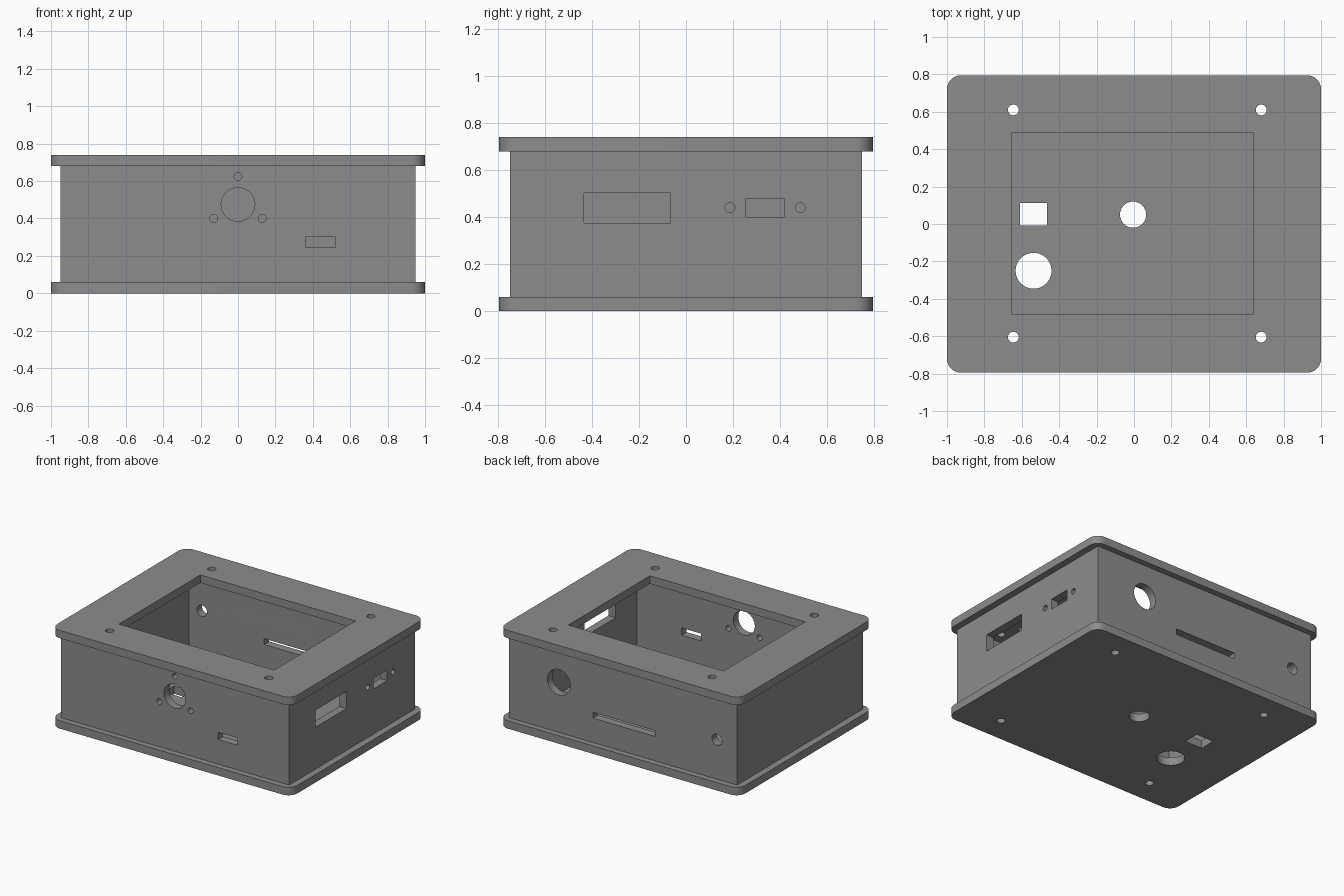
import bpy, bmesh
from math import sin, cos, pi
from mathutils import Matrix

if "Cube" in bpy.data.objects:
    bpy.data.objects.remove(bpy.data.objects["Cube"])

T = 0.06                      # sheet thickness
H = 0.74                      # overall height
TAB = 0.24                    # tab length
LONG_TABS = (-0.592, 0, 0.592)
SHORT_TABS = (-0.345, 0.345)


def material(name, value):
    m = bpy.data.materials.new(name)
    m.diffuse_color = (value, value, value, 1)
    m.use_nodes = True
    m.node_tree.nodes["Principled BSDF"].inputs["Base Color"].default_value = m.diffuse_color
    return m


DARK = material("dark_face", 0.265)
LIGHT = material("light_core", 0.8)


def rect(u0, u1, v0, v1):
    return [(u0, v0), (u1, v0), (u1, v1), (u0, v1)]


def circle(u, v, r, n=40):
    return [(u + r * cos(2 * pi * i / n), v + r * sin(2 * pi * i / n)) for i in range(n)]


def rounded(a, b, r, n=10):
    pts = []
    for q, (sx, sy) in enumerate(((1, 1), (-1, 1), (-1, -1), (1, -1))):
        for i in range(n + 1):
            t = (q + i / n) * pi / 2
            pts.append((sx * (a - r) + r * cos(t), sy * (b - r) + r * sin(t)))
    return pts


def tabbed(half, tabs):
    """Wall outline with tabs along its top and bottom edges."""
    top = []
    for c in tabs:
        a, b = c - TAB / 2, c + TAB / 2
        top += [(a, H - T), (a, H), (b, H), (b, H - T)]
    top = [(-half, H - T)] + top + [(half, H - T)]
    return top + [(u, H - v) for u, v in reversed(top)]


def panel(name, loops, matrix, is_dark):
    """Flat sheet cut from an outline and holes, outer side is local +z."""
    cu = bpy.data.curves.new(name, 'CURVE')
    cu.dimensions = '2D'
    cu.fill_mode = 'BOTH'
    cu.extrude = T / 2
    for pts in loops:
        sp = cu.splines.new('POLY')
        sp.points.add(len(pts) - 1)
        for p, (u, v) in zip(sp.points, pts):
            p.co = (u, v, 0, 1)
        sp.use_cyclic_u = True
    tmp = bpy.data.objects.new(name, cu)
    bpy.context.collection.objects.link(tmp)
    bpy.context.view_layer.update()
    me = bpy.data.meshes.new_from_object(tmp.evaluated_get(bpy.context.evaluated_depsgraph_get()))
    bpy.data.objects.remove(tmp)
    bm = bmesh.new()
    bm.from_mesh(me)
    bmesh.ops.remove_doubles(bm, verts=bm.verts, dist=1e-5)
    bmesh.ops.recalc_face_normals(bm, faces=bm.faces)
    for f in bm.faces:
        f.material_index = 0 if is_dark(f) else 1
    bm.to_mesh(me)
    bm.free()
    me.materials.clear()
    me.materials.append(DARK)
    me.materials.append(LIGHT)
    me.transform(matrix)
    ob = bpy.data.objects.new(name, me)
    bpy.context.collection.objects.link(ob)
    bpy.ops.object.select_all(action='DESELECT')
    ob.select_set(True)
    bpy.context.view_layer.objects.active = ob
    bpy.ops.object.shade_smooth_by_angle()
    return ob


# Top and bottom plates with tab slots and corner screw holes
slots = [rect(c - TAB / 2, c + TAB / 2, min(s * 0.69, s * 0.75), max(s * 0.69, s * 0.75))
         for c in LONG_TABS for s in (-1, 1)]
slots += [rect(min(s * 0.89, s * 0.95), max(s * 0.89, s * 0.95), c - TAB / 2, c + TAB / 2)
          for c in SHORT_TABS for s in (-1, 1)]
screws = [circle(x, y, 0.029, 24) for x in (-0.645, 0.68) for y in (-0.605, 0.61)]
base = [rounded(1, 0.795, 0.075)] + slots + screws
panel("top_plate", base + [rect(-0.655, 0.638, -0.482, 0.488)],
      Matrix.Translation((0, 0, H - T / 2)), lambda f: True)
panel("bottom_plate", base + [circle(-0.005, 0.05, 0.07), circle(-0.537, -0.25, 0.096),
                              rect(-0.61, -0.465, -0.008, 0.112)],
      Matrix.Translation((0, 0, T / 2)), lambda f: True)


# Walls: dark outside, light core, inside and tab ends
def wall(name, half, tabs, holes, dist, angle):
    def outside(f):
        return f.normal.z > 0.9 or abs(f.calc_center_median().x) > 0.949
    m = Matrix.Rotation(angle, 4, 'Z') @ Matrix.Translation((0, -dist, 0)) @ Matrix.Rotation(pi / 2, 4, 'X')
    panel(name, [tabbed(half, tabs)] + holes, m, outside)


wall("front_wall", 0.95, LONG_TABS,
     [circle(0, 0.475, 0.09), rect(0.36, 0.52, 0.245, 0.3)]
     + [circle(0.15 * cos(a), 0.475 + 0.15 * sin(a), 0.021, 24)
        for a in (pi / 2, pi * 7 / 6, pi * 11 / 6)], 0.72, 0)
wall("back_wall", 0.95, LONG_TABS,
     [circle(-0.533, 0.437, 0.096), rect(-0.25, 0.265, 0.243, 0.287),
      circle(0.783, 0.358, 0.042, 32)], 0.72, pi)
wall("right_wall", 0.69, SHORT_TABS,
     [rect(-0.435, -0.065, 0.375, 0.503), rect(0.255, 0.418, 0.4, 0.48),
      circle(0.187, 0.44, 0.021, 24), circle(0.486, 0.44, 0.021, 24)], 0.92, pi / 2)
wall("left_wall", 0.69, SHORT_TABS, [], 0.92, -pi / 2)
